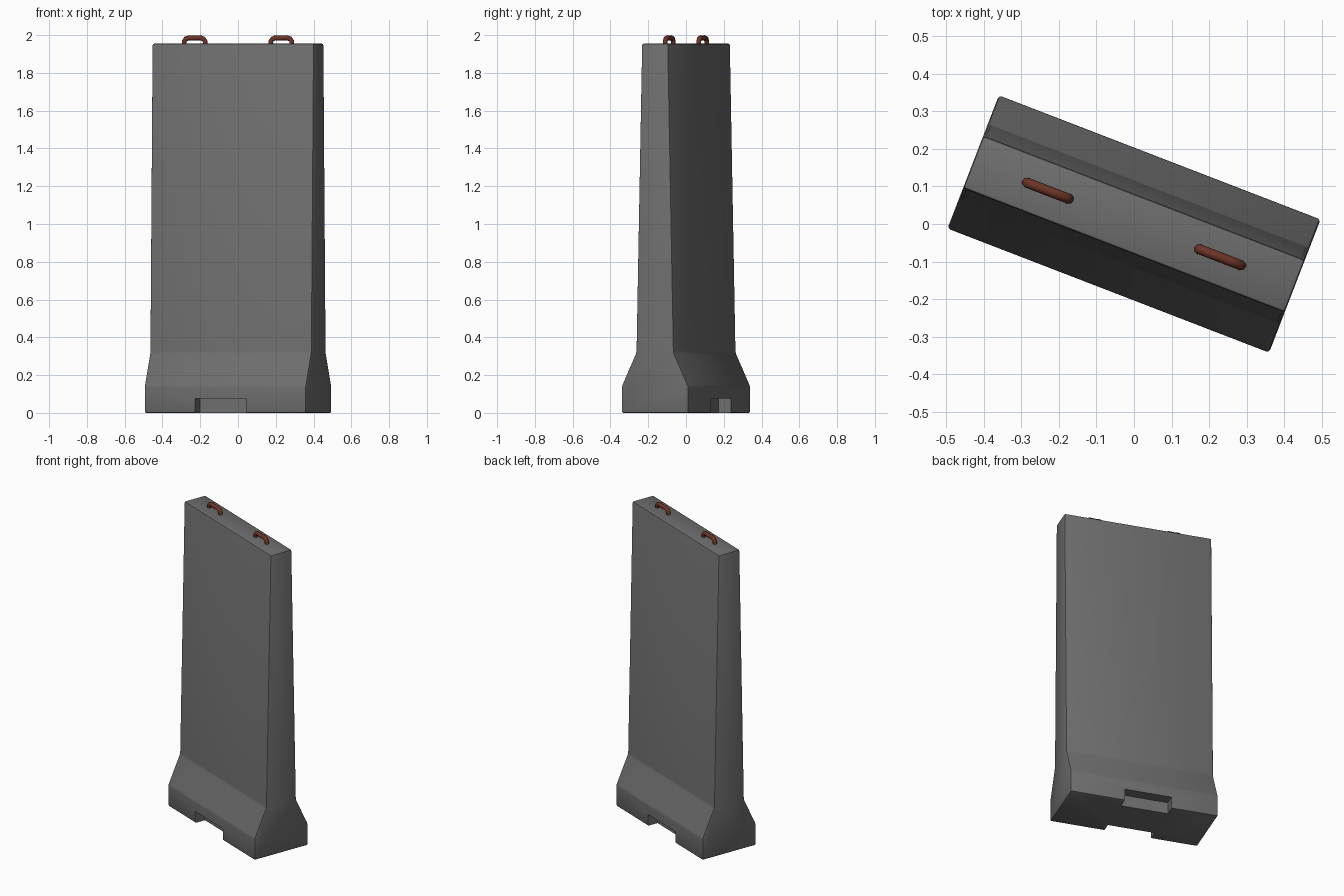
import bpy, bmesh
from math import radians
from mathutils import Matrix

cube = bpy.data.objects.get("Cube")
if cube:
    bpy.data.objects.remove(cube, do_unlink=True)

TURN = Matrix.Rotation(radians(-21.1), 4, 'Z')
HALF_LENGTH = 0.459
TOP = 1.955


def material(name, rgb):
    m = bpy.data.materials.new(name)
    m.use_nodes = True
    color = (*rgb, 1)
    m.diffuse_color = color
    m.node_tree.nodes["Principled BSDF"].inputs["Base Color"].default_value = color
    return m


def add_object(name, data, mat=None):
    obj = bpy.data.objects.new(name, data)
    bpy.context.collection.objects.link(obj)
    obj.matrix_world = TURN
    if mat:
        data.materials.append(mat)
    return obj


def activate(obj):
    bpy.ops.object.select_all(action='DESELECT')
    obj.select_set(True)
    bpy.context.view_layer.objects.active = obj


concrete = material("grey concrete", (0.155, 0.155, 0.155))
rust = material("rusty steel", (0.15, 0.035, 0.02))

# Barrier body: a mirrored cross-section extruded along its length
half = [(0.19, 0), (0.19, 0.14), (0.107, 0.32), (0.075, TOP)]
section = half + [(-y, z) for y, z in reversed(half)]
bm = bmesh.new()
face = bm.faces.new([bm.verts.new((-HALF_LENGTH, y, z)) for y, z in section])
ext = bmesh.ops.extrude_face_region(bm, geom=[face])
moved = [v for v in ext["geom"] if isinstance(v, bmesh.types.BMVert)]
bmesh.ops.translate(bm, vec=(2 * HALF_LENGTH, 0, 0), verts=moved)
bmesh.ops.recalc_face_normals(bm, faces=bm.faces)
mesh = bpy.data.meshes.new("barrier_body")
bm.to_mesh(mesh)
bm.free()
body = add_object("barrier_body", mesh, concrete)
activate(body)

# Softened edges
bevel = body.modifiers.new("soft_edges", 'BEVEL')
bevel.width = 0.009
bevel.segments = 2
bevel.limit_method = 'ANGLE'
bevel.angle_limit = radians(10)
bpy.ops.object.modifier_apply(modifier=bevel.name)

# Lifting pockets cut into the foot of both long faces
for side in (-1, 1):
    bm = bmesh.new()
    bmesh.ops.create_cube(bm, size=1)
    bmesh.ops.scale(bm, vec=(0.292, 0.14, 0.15), verts=bm.verts)
    bmesh.ops.translate(bm, vec=(-0.024, side * 0.19, 0), verts=bm.verts)
    cut_mesh = bpy.data.meshes.new("pocket_cutter")
    bm.to_mesh(cut_mesh)
    bm.free()
    cutter = add_object("pocket_cutter", cut_mesh)
    cutter.hide_render = True
    bpy.context.view_layer.update()
    cut = body.modifiers.new("pocket", 'BOOLEAN')
    cut.operation = 'DIFFERENCE'
    cut.solver = 'EXACT'
    cut.object = cutter
    activate(body)
    bpy.ops.object.modifier_apply(modifier=cut.name)
    bpy.data.objects.remove(cutter, do_unlink=True)
bpy.ops.object.shade_smooth_by_angle(angle=radians(30))

# Bent steel lifting loops on the top
arch = [(0.056, -0.02), (0.06, 0.012), (0.05, 0.025), (0.03, 0.031)]
path = [(-x, z) for x, z in arch] + [(0, 0.029)] + arch[::-1]
for name, x0 in (("right_lifting_loop", -0.246), ("left_lifting_loop", 0.246)):
    curve = bpy.data.curves.new(name, 'CURVE')
    curve.dimensions = '3D'
    curve.bevel_depth = 0.0135
    curve.bevel_resolution = 2
    curve.use_fill_caps = True
    spline = curve.splines.new('POLY')
    spline.points.add(len(path) - 1)
    for point, (x, z) in zip(spline.points, path):
        point.co = (x0 + x, 0, TOP + z, 1)
    loop = add_object(name, curve, rust)
    activate(loop)
    bpy.ops.object.convert(target='MESH')
    bpy.ops.object.shade_smooth_by_angle(angle=radians(50))
